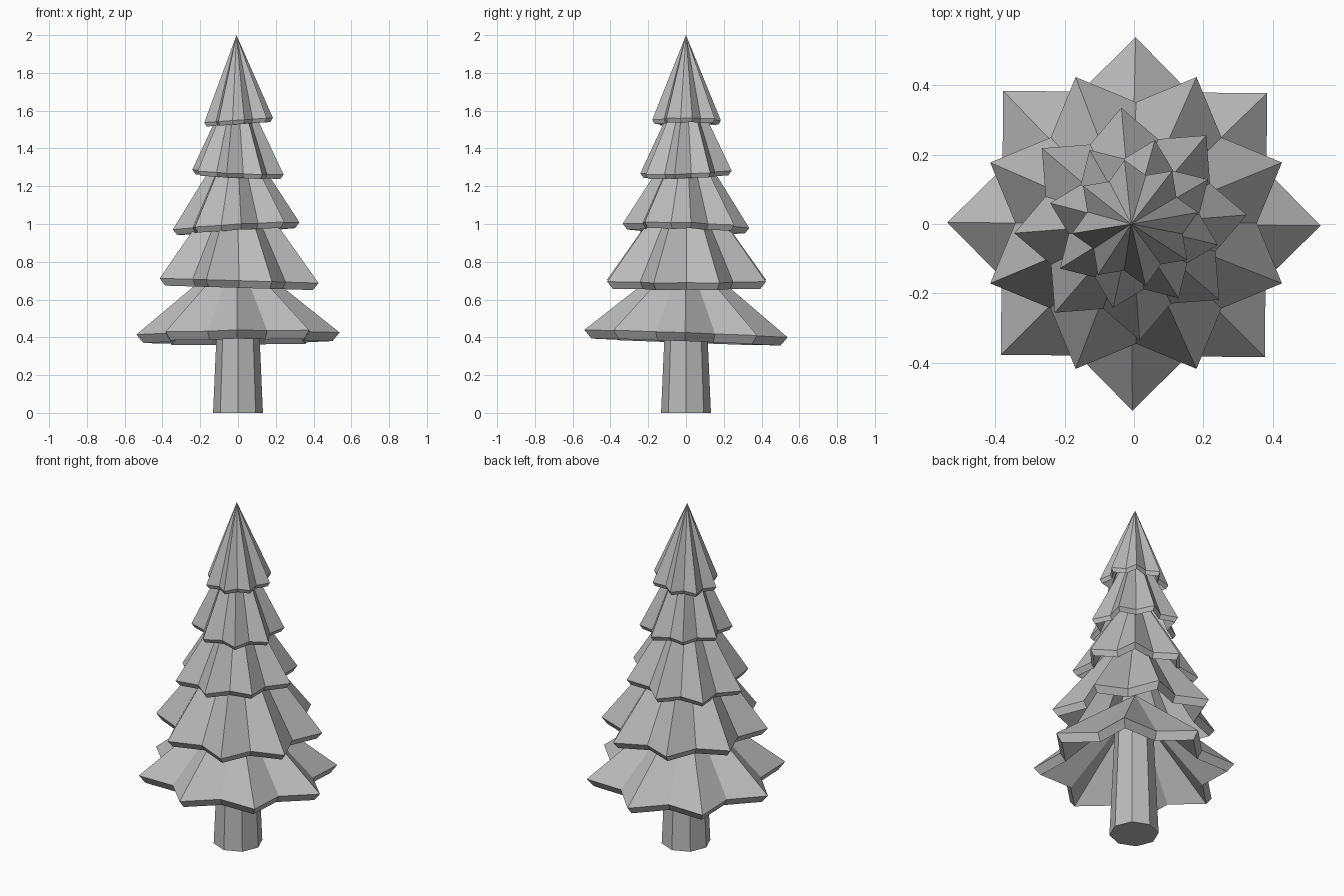
import bpy
import bmesh
from math import cos, sin, pi, radians

if "Cube" in bpy.data.objects:
    bpy.data.objects.remove(bpy.data.objects["Cube"], do_unlink=True)

grey = bpy.data.materials.new("plain_grey")
grey.use_nodes = True
colour = (0.5, 0.5, 0.5, 1)
grey.diffuse_color = colour
grey.node_tree.nodes["Principled BSDF"].inputs["Base Color"].default_value = colour

POINTS = 8      # branch tips per tier
VALLEY = 0.765  # notch radius relative to tip radius


def finish(name, bm):
    bmesh.ops.recalc_face_normals(bm, faces=bm.faces)
    mesh = bpy.data.meshes.new(name)
    bm.to_mesh(mesh)
    bm.free()
    mesh.materials.append(grey)
    obj = bpy.data.objects.new(name, mesh)
    bpy.context.collection.objects.link(obj)
    return obj


def star_ring(bm, radius, z, turn, tilt, centre):
    """Ring of alternating tips and notches, tipped slightly off level."""
    ring = []
    for i in range(2 * POINTS):
        r = radius * (VALLEY if i % 2 else 1)
        a = radians(turn) + i * pi / POINTS
        x, y = r * cos(a), r * sin(a)
        ring.append(bm.verts.new((x + centre[0], y + centre[1],
                                  z + tilt[0] * x + tilt[1] * y)))
    return ring


def tier(name, radius, z, apex, thick, turn, tilt, centre=(0, 0)):
    """Hollow star-shaped cone with a bevelled lower rim."""
    bm = bmesh.new()
    upper = star_ring(bm, radius, z, turn, tilt, centre)
    lower = star_ring(bm, radius * 0.93, z - thick, turn, tilt, centre)
    peak = bm.verts.new((-0.008, 0, apex))
    hollow = bm.verts.new((-0.008, 0, apex - 1.6 * thick))
    for i in range(len(upper)):
        j = (i + 1) % len(upper)
        bm.faces.new((upper[i], upper[j], peak))
        bm.faces.new((lower[i], lower[j], upper[j], upper[i]))
        bm.faces.new((lower[j], lower[i], hollow))
    return finish(name, bm)


# Foliage tiers, bottom to top
tier("foliage_tier_1", 0.538, 0.42, 0.86, 0.045, -0.5, (0.01, -0.037))
tier("foliage_tier_2", 0.455, 0.70, 1.30, 0.038, 22.5, (-0.03, 0), (0.006, 0.003))
tier("foliage_tier_3", 0.336, 0.99, 1.52, 0.03, 4.5, (0.06, -0.03), (-0.01, 0))
tier("foliage_tier_4", 0.249, 1.275, 1.79, 0.024, 31, (-0.045, 0.04))
tier("foliage_tier_5", 0.184, 1.55, 2.0, 0.022, 9.5, (0.07, 0), (0.003, 0.003))

# Tapered trunk
bm = bmesh.new()
rings = [[bm.verts.new((r * cos(i * pi / 4), r * sin(i * pi / 4), z)) for i in range(8)]
         for r, z in ((0.132, 0), (0.103, 0.66))]
for i in range(8):
    j = (i + 1) % 8
    bm.faces.new((rings[0][i], rings[0][j], rings[1][j], rings[1][i]))
for ring in rings:
    bm.faces.new(ring)
finish("trunk", bm)
